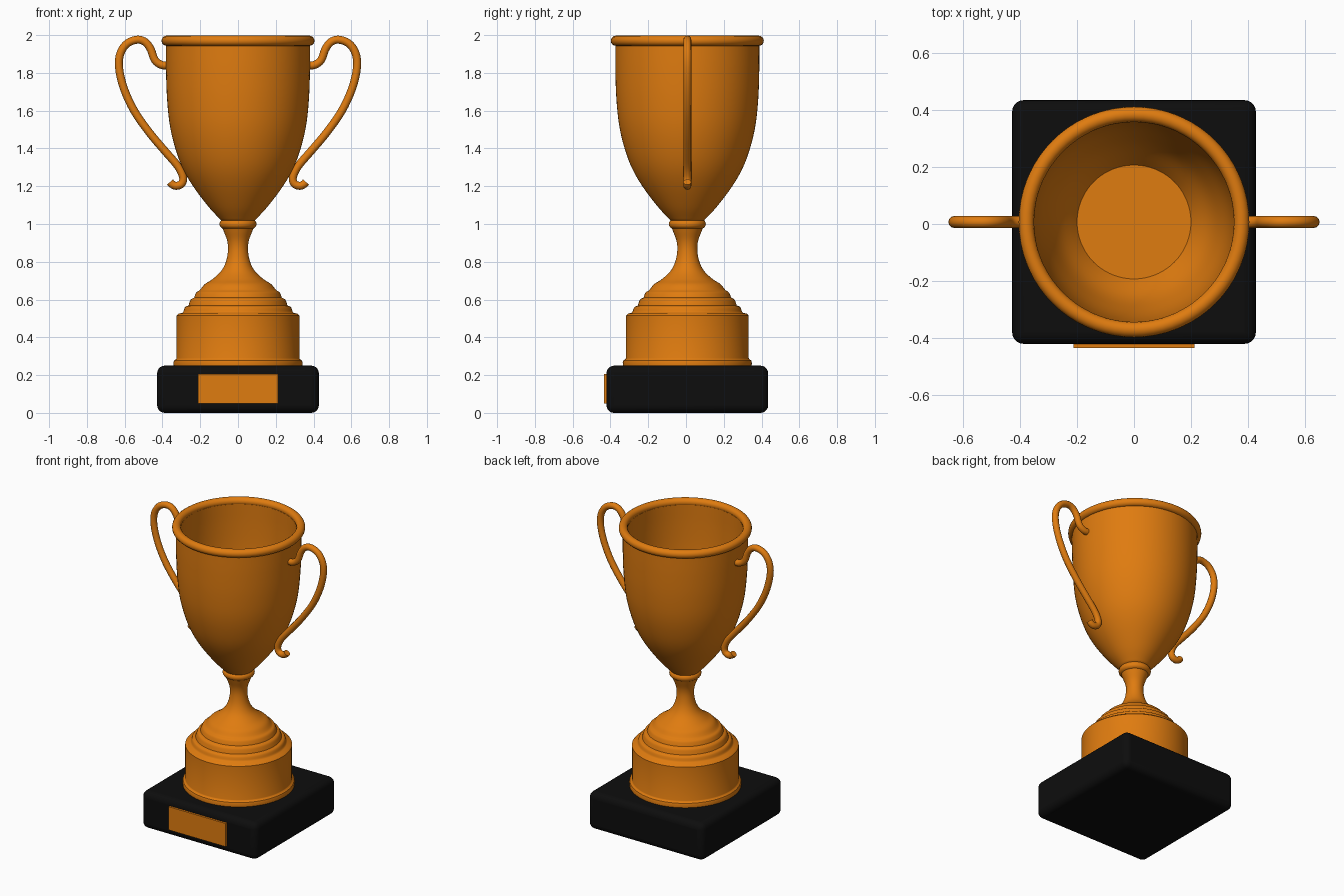
import bpy, bmesh, math
from mathutils import Vector

if "Cube" in bpy.data.objects:
    bpy.data.objects.remove(bpy.data.objects["Cube"])

CY = 0.007  # the cup and base sit slightly back because of the plaque


def material(name, rgb):
    m = bpy.data.materials.new(name)
    m.diffuse_color = (*rgb, 1)
    m.use_nodes = True
    m.node_tree.nodes["Principled BSDF"].inputs["Base Color"].default_value = m.diffuse_color
    return m


gold = material("gold", (0.74, 0.2, 0.005))
black = material("black", (0.004, 0.004, 0.004))


def finish(ob, mat, angle=40):
    ob.data.materials.append(mat)
    bpy.ops.object.select_all(action='DESELECT')
    ob.select_set(True)
    bpy.context.view_layer.objects.active = ob
    bpy.ops.object.shade_smooth_by_angle(angle=math.radians(angle))


def smooth(pts, n=5):
    """Catmull-Rom curve through 2D points."""
    p = [Vector(q) for q in pts]
    p = [2 * p[0] - p[1]] + p + [2 * p[-1] - p[-2]]
    out = []
    for a, b, c, d in zip(p, p[1:], p[2:], p[3:]):
        for i in range(n):
            t = i / n
            out.append(0.5 * (2 * b + (c - a) * t + (2 * a - 5 * b + 4 * c - d) * t * t
                              + (3 * b - a - 3 * c + d) * t ** 3))
    return [tuple(q) for q in out] + [tuple(p[-2])]


def lathe(name, profile, mat, sides=72):
    """Revolve (radius, z) points around the vertical axis."""
    bm = bmesh.new()
    vs = [bm.verts.new((r, CY, z)) for r, z in profile]
    es = [bm.edges.new(e) for e in zip(vs, vs[1:])]
    bmesh.ops.spin(bm, geom=vs + es, cent=(0, CY, 0), axis=(0, 0, 1),
                   angle=2 * math.pi, steps=sides)
    bmesh.ops.remove_doubles(bm, verts=bm.verts, dist=1e-5)
    bmesh.ops.recalc_face_normals(bm, faces=bm.faces)
    me = bpy.data.meshes.new(name)
    bm.to_mesh(me)
    bm.free()
    ob = bpy.data.objects.new(name, me)
    bpy.context.collection.objects.link(ob)
    finish(ob, mat)


def box(name, lo, hi, mat, bevel=0):
    lo, hi = Vector(lo), Vector(hi)
    bpy.ops.mesh.primitive_cube_add(size=1, location=(lo + hi) / 2)
    ob = bpy.context.object
    ob.name = name
    ob.scale = hi - lo
    bpy.ops.object.transform_apply(location=False, rotation=False, scale=True)
    finish(ob, mat)
    if bevel:
        b = ob.modifiers.new("round", 'BEVEL')
        b.width, b.segments = bevel, 5


def ring(name, major, minor, z):
    bpy.ops.mesh.primitive_torus_add(major_radius=major, minor_radius=minor, location=(0, CY, z),
                                     major_segments=72, minor_segments=16)
    bpy.context.object.name = name
    finish(bpy.context.object, gold, 60)


# Plinth and plaque
box("plinth", (-0.428, CY - 0.428, 0), (0.428, CY + 0.428, 0.25), black, 0.04)
box("plaque", (-0.212, -0.435, 0.05), (0.212, -0.40, 0.206), gold)

# Round foot with stepped shoulder, flowing into the stem
drum = [(0, 0.245), (0.34, 0.245), (0.342, 0.265), (0.338, 0.278), (0.327, 0.285), (0.325, 0.29),
        (0.325, 0.515), (0.315, 0.525), (0.295, 0.53)]
steps = smooth([(0.29, 0.535), (0.28, 0.56), (0.262, 0.568)], 4) \
    + smooth([(0.26, 0.575), (0.25, 0.6), (0.232, 0.61)], 4) \
    + smooth([(0.23, 0.617), (0.22, 0.638), (0.204, 0.648)], 4)
stem = smooth([(0.198, 0.655), (0.175, 0.682), (0.135, 0.708), (0.09, 0.75), (0.064, 0.80),
               (0.053, 0.86), (0.057, 0.91), (0.075, 0.96), (0.085, 0.985)])
lathe("foot_and_stem", drum + steps + stem + [(0, 1.0)], gold)
ring("stem_collar", 0.073, 0.025, 1.0)

# Bowl: outer wall, rim lip, inner wall and flat floor
outer = smooth([(0.085, 1.015), (0.155, 1.09), (0.238, 1.2), (0.295, 1.3), (0.335, 1.41),
                (0.362, 1.53), (0.376, 1.67), (0.381, 1.82), (0.381, 1.96)])
inner = smooth([(0.352, 1.96), (0.352, 1.82), (0.347, 1.67), (0.333, 1.53), (0.306, 1.41),
                (0.266, 1.3), (0.2, 1.2)])
lathe("bowl", [(0, 1.0)] + outer + inner + [(0, 1.2)], gold)
ring("bowl_rim", 0.378, 0.027, 1.97)

# Handles: one swept path, mirrored to the other side
path = [(0.365, 1.84), (0.405, 1.842), (0.44, 1.868), (0.462, 1.925), (0.49, 1.962), (0.53, 1.976),
        (0.585, 1.957), (0.622, 1.905), (0.63, 1.83), (0.605, 1.72), (0.55, 1.60), (0.47, 1.485),
        (0.39, 1.39), (0.325, 1.315), (0.298, 1.27), (0.29, 1.235), (0.302, 1.21), (0.328, 1.202),
        (0.348, 1.21), (0.36, 1.222)]
for side, s in (("left", -1), ("right", 1)):
    cu = bpy.data.curves.new(side + "_path", 'CURVE')
    cu.dimensions = '3D'
    cu.bevel_depth, cu.bevel_resolution, cu.use_fill_caps = 0.021, 4, True
    pts = smooth(path, 4)
    sp = cu.splines.new('POLY')
    sp.points.add(len(pts) - 1)
    for p, (x, z) in zip(sp.points, pts):
        p.co = (s * x, CY, z, 1)
    tmp = bpy.data.objects.new(side + "_tmp", cu)
    bpy.context.collection.objects.link(tmp)
    me = bpy.data.meshes.new_from_object(tmp.evaluated_get(bpy.context.evaluated_depsgraph_get()))
    bpy.data.objects.remove(tmp)
    ob = bpy.data.objects.new(side + "_handle", me)
    bpy.context.collection.objects.link(ob)
    me.materials.clear()
    finish(ob, gold, 50)
